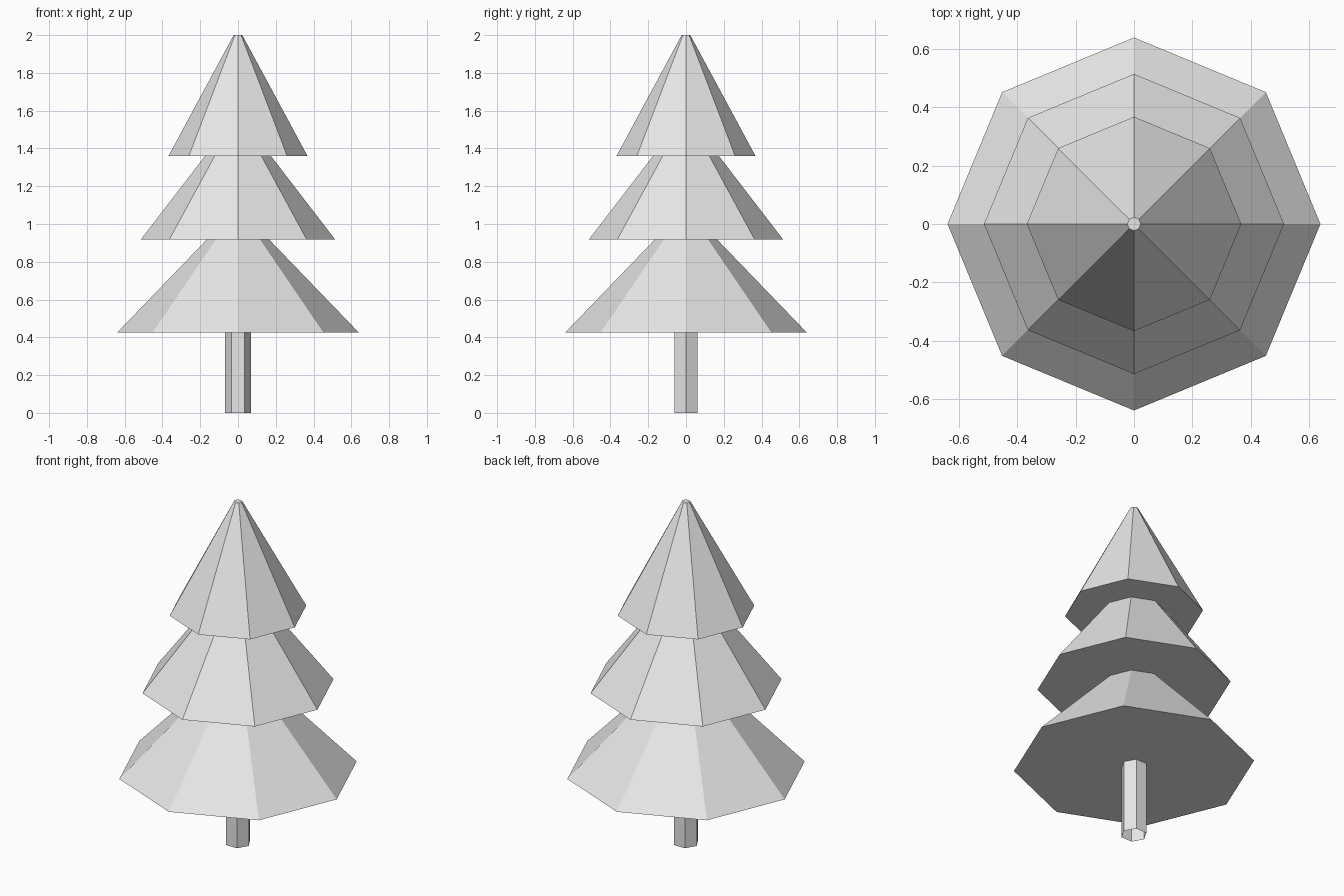
import bpy, bmesh, math
from mathutils import Matrix

if "Cube" in bpy.data.objects:
    bpy.data.objects.remove(bpy.data.objects["Cube"])

grey = bpy.data.materials.new("light_grey")
grey.diffuse_color = (0.8, 0.8, 0.8, 1)
grey.use_nodes = True
grey.node_tree.nodes["Principled BSDF"].inputs["Base Color"].default_value = grey.diffuse_color


def add_prism(name, sides, r_bottom, r_top, z, height, turn=0.0, capped=True):
    """Flat-sided cone or tube standing on height z."""
    bm = bmesh.new()
    place = Matrix.Translation((0, 0, z + height / 2)) @ Matrix.Rotation(turn, 4, "Z")
    bmesh.ops.create_cone(bm, cap_ends=capped, segments=sides, radius1=r_bottom,
                          radius2=r_top, depth=height, matrix=place)
    mesh = bpy.data.meshes.new(name)
    bm.to_mesh(mesh)
    bm.free()
    mesh.materials.append(grey)
    obj = bpy.data.objects.new(name, mesh)
    bpy.context.collection.objects.link(obj)
    return obj


# Hexagonal trunk, an open tube with corners to the front and back
add_prism("trunk", 6, 0.07, 0.07, 0, 0.43, math.pi / 2, capped=False)

# Three eight-sided branch tiers of equal height, each nested in the next
tiers = [("lower_branches", 0.64, 0.425),
         ("middle_branches", 0.515, 0.917),
         ("top_branches", 0.368, 1.36)]
for name, radius, z in tiers:
    add_prism(name, 8, radius, 0.023, z, 0.64)
